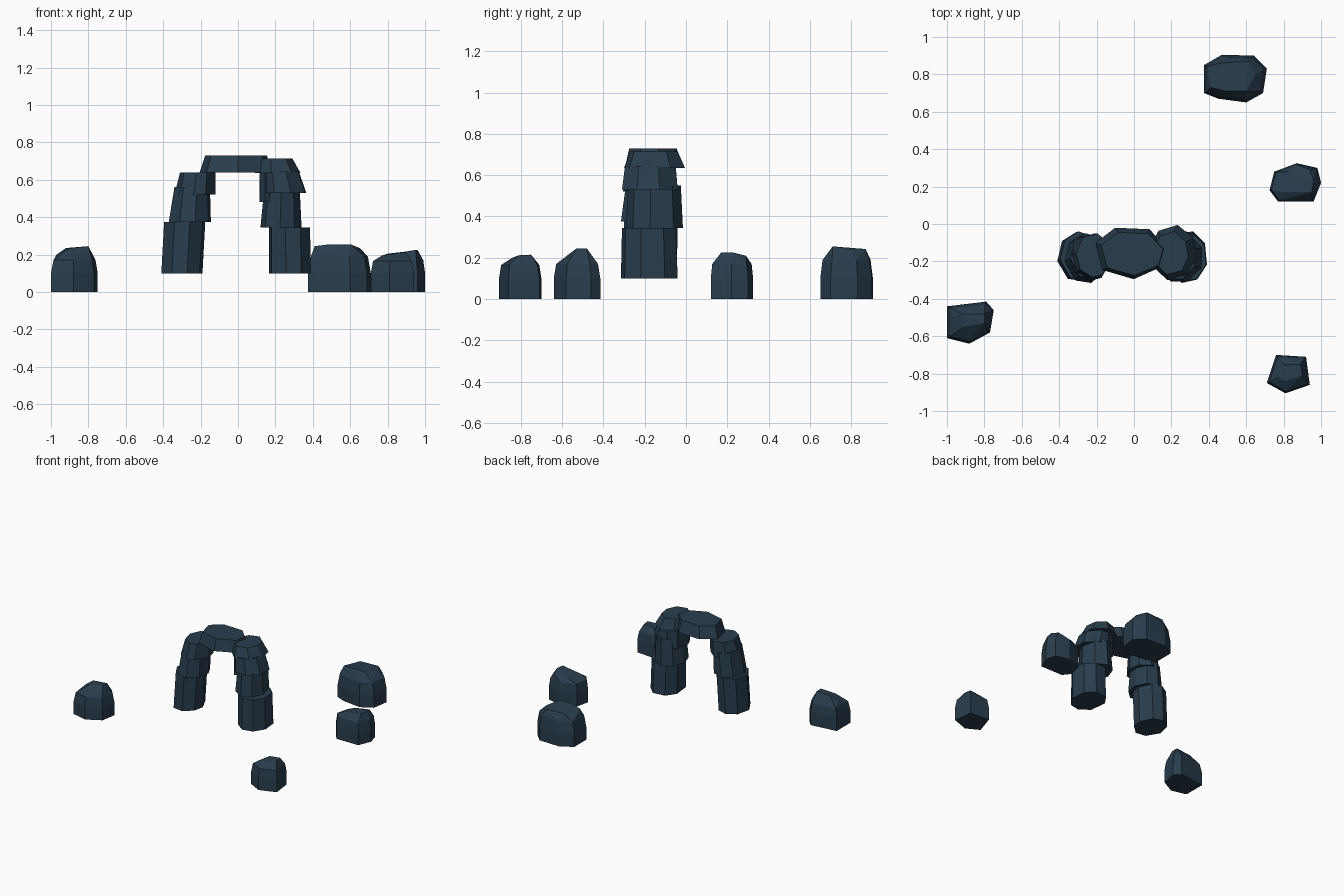
import bpy, bmesh, math, random

if "Cube" in bpy.data.objects:
    bpy.data.objects.remove(bpy.data.objects["Cube"])

random.seed(4)
mat = bpy.data.materials.new("slate_blue")
mat.diffuse_color = (0.022, 0.047, 0.075, 1)
mat.use_nodes = True
mat.node_tree.nodes["Principled BSDF"].inputs["Base Color"].default_value = mat.diffuse_color


def hull(name, points):
    """Flat-faced rock: convex hull of a point set with near-flat faces merged."""
    bm = bmesh.new()
    for p in points:
        bm.verts.new(p)
    res = bmesh.ops.convex_hull(bm, input=bm.verts)
    loose = [v for v in bm.verts if not v.link_faces]
    bmesh.ops.delete(bm, geom=loose, context='VERTS')
    bmesh.ops.dissolve_limit(bm, angle_limit=math.radians(4), verts=bm.verts, edges=bm.edges)
    bmesh.ops.recalc_face_normals(bm, faces=bm.faces)
    me = bpy.data.meshes.new(name)
    bm.to_mesh(me)
    bm.free()
    me.materials.append(mat)
    ob = bpy.data.objects.new(name, me)
    bpy.context.collection.objects.link(ob)


def outline(sides):
    """Jittered polygon stretched to fill the unit square."""
    pts = []
    turn = random.random()
    for i in range(sides):
        a = 2 * math.pi * (i + turn + random.uniform(-.15, .15)) / sides
        pts.append((math.cos(a), math.sin(a)))
    lo = [min(p[k] for p in pts) for k in (0, 1)]
    hi = [max(p[k] for p in pts) for k in (0, 1)]
    return [[(p[k] - lo[k]) / (hi[k] - lo[k]) for k in (0, 1)] for p in pts]


def stone(name, rings, sides=8):
    """Cut block from rings given as (x0, x1, y0, y1, z)."""
    shape = outline(sides)
    hull(name, [(x0 + u * (x1 - x0), y0 + v * (y1 - y0), z)
                for x0, x1, y0, y1, z in rings for u, v in shape])


# Left pillar
stone("left_base_stone", [(-.41, -.19, -.305, -.045, .10), (-.395, -.175, -.30, -.04, .375)])
stone("left_middle_stone", [(-.37, -.145, -.315, -.05, .375), (-.34, -.15, -.29, -.05, .56)])
stone("left_upper_stone", [(-.34, -.12, -.305, -.05, .52), (-.31, -.12, -.285, -.05, .64)])
# Right pillar
stone("right_base_stone", [(.165, .39, -.315, -.04, .10), (.165, .385, -.31, -.05, .345)])
stone("right_middle_stone", [(.12, .34, -.29, -.015, .345), (.14, .33, -.28, -.025, .55)])
stone("right_inner_stone", [(.115, .20, -.26, -.06, .48), (.115, .20, -.26, -.06, .65)], 6)
stone("right_upper_stone", [(.12, .365, -.31, -.04, .53), (.12, .325, -.295, -.05, .645)])
# Lintel stones
stone("right_lintel", [(.09, .335, -.30, -.005, .635), (.11, .29, -.27, -.04, .715)])
stone("centre_lintel", [(-.205, .175, -.295, -.02, .64), (-.175, .155, -.275, -.045, .73)], 7)


def boulder(name, base, shoulder, shrink, top):
    """Upright sides to z = 0.1, a tapered shoulder, then an explicit crown."""
    cx = sum(p[0] for p in base) / len(base)
    cy = sum(p[1] for p in base) / len(base)
    pts = [(x, y, z) for x, y in base for z in (0, .1)]
    pts += [(cx + (x - cx) * shrink, cy + (y - cy) * shrink, shoulder) for x, y in base]
    hull(name, pts + top)


# Scattered boulders
boulder("left_boulder",
        [(-1, -.44), (-.79, -.415), (-.75, -.46), (-.77, -.58), (-.88, -.64), (-1, -.61)], .17, .9,
        [(-.92, -.48, .235), (-.80, -.48, .245), (-.80, -.53, .245), (-.91, -.55, .23),
         (-.97, -.50, .20)])
boulder("back_boulder",
        [(.375, .70), (.375, .85), (.47, .905), (.64, .90), (.71, .83), (.69, .70), (.60, .65),
         (.45, .67)], .19, .91,
        [(.41, .73, .245), (.49, .71, .255), (.60, .71, .255), (.65, .80, .235), (.61, .87, .242),
         (.46, .86, .243)])
boulder("right_boulder",
        [(.725, .18), (.75, .28), (.87, .325), (.98, .30), (1, .22), (.96, .12), (.77, .12)], .17, .93,
        [(.80, .17, .20), (.95, .17, .225), (.96, .23, .225), (.94, .29, .21), (.82, .28, .195)])
boulder("front_boulder",
        [(.71, -.85), (.76, -.70), (.92, -.71), (.94, -.86), (.81, -.905)], .165, .9,
        [(.77, -.82, .195), (.80, -.75, .205), (.89, -.75, .215), (.90, -.81, .212),
         (.81, -.84, .20)])
